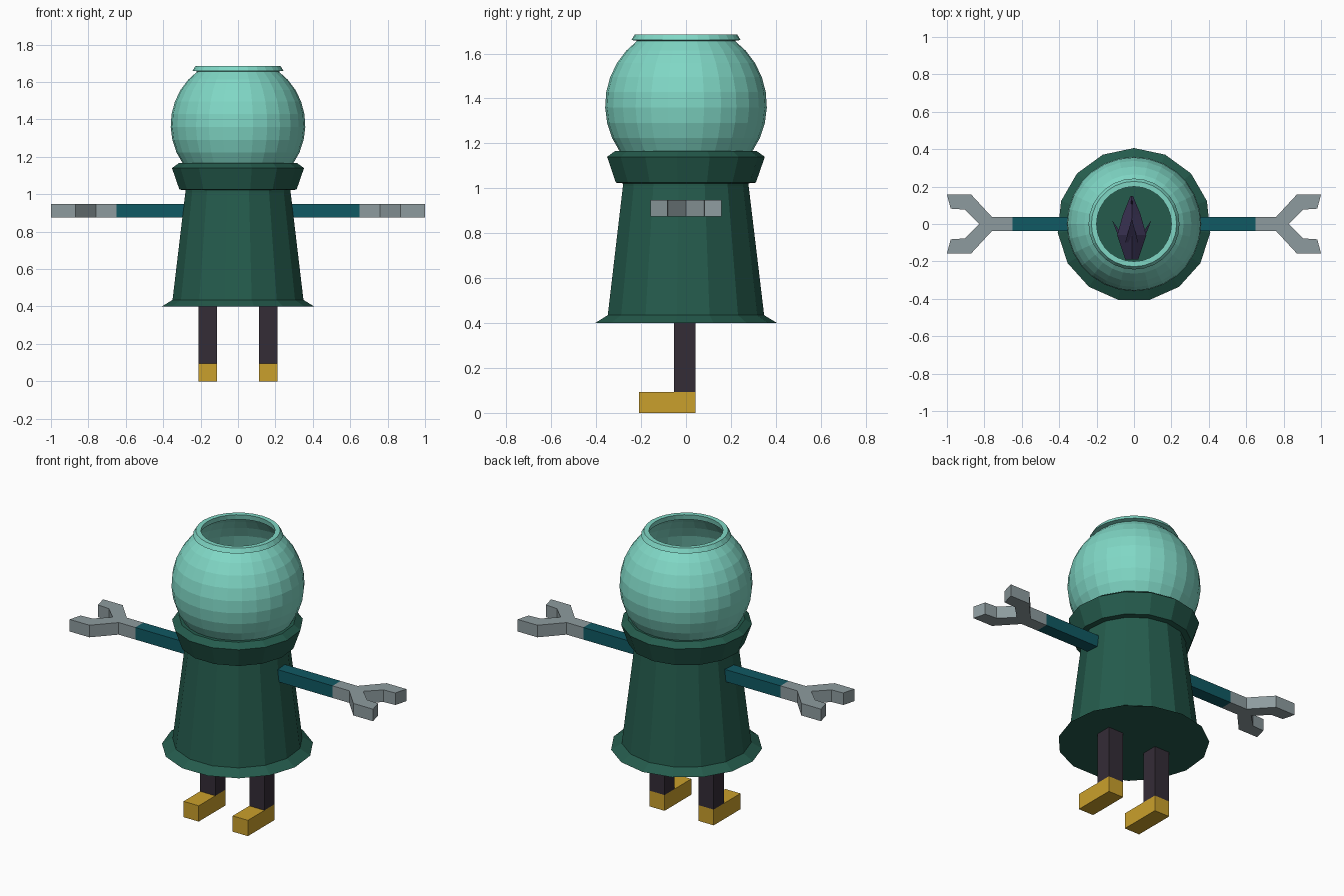
import bpy, bmesh, math

if "Cube" in bpy.data.objects:
    bpy.data.objects.remove(bpy.data.objects["Cube"])


def mat(name, rgb):
    m = bpy.data.materials.new(name)
    m.diffuse_color = (*rgb, 1)
    m.use_nodes = True
    m.node_tree.nodes["Principled BSDF"].inputs["Base Color"].default_value = m.diffuse_color
    return m


GREEN = mat("dark green", (0.018, 0.105, 0.073))
GLASS = mat("mint glass", (0.215, 0.68, 0.56))
TEAL = mat("deep teal", (0.005, 0.1, 0.125))
GREY = mat("glove grey", (0.27, 0.33, 0.345))
DARK = mat("dark plum", (0.034, 0.025, 0.037))
YELLOW = mat("shoe yellow", (0.59, 0.35, 0.025))
PURPLE = mat("fish purple", (0.036, 0.028, 0.075))


def finish(name, bm, material, recalc=True):
    if recalc:
        bmesh.ops.recalc_face_normals(bm, faces=bm.faces)
    me = bpy.data.meshes.new(name)
    bm.to_mesh(me)
    bm.free()
    me.materials.append(material)
    ob = bpy.data.objects.new(name, me)
    bpy.context.collection.objects.link(ob)
    return ob


def lathe(name, profile, sides, material, cap=False, closed=False, oy=0.0):
    """Revolve (radius, z) points about z; first vertex of each ring points to +y."""
    bm = bmesh.new()
    rings = []
    for r, z in profile:
        angles = [math.pi / 2 + 2 * math.pi * i / sides for i in range(sides)]
        rings.append([bm.verts.new((r * math.cos(a), r * math.sin(a) + oy, z)) for a in angles])
    pairs = list(zip(rings, rings[1:]))
    if closed:
        pairs.append((rings[-1], rings[0]))
    for lo, hi in pairs:
        for i in range(sides):
            j = (i + 1) % sides
            bm.faces.new((lo[i], lo[j], hi[j], hi[i]))
    if cap:
        bm.faces.new(rings[0][::-1])
        bm.faces.new(rings[-1])
    return finish(name, bm, material, recalc=cap or closed)


def box(name, lo, hi, material):
    bm = bmesh.new()
    bmesh.ops.create_cube(bm, size=1)
    for v in bm.verts:
        v.co = [(a + b) / 2 + c * (b - a) for a, b, c in zip(lo, hi, v.co)]
    return finish(name, bm, material)


def plate(name, outline, z0, z1, material):
    bm = bmesh.new()
    face = bm.faces.new([bm.verts.new((x, y, z0)) for x, y in outline])
    new = bmesh.ops.extrude_face_region(bm, geom=[face])["geom"]
    for v in new:
        if isinstance(v, bmesh.types.BMVert):
            v.co.z = z1
    return finish(name, bm, material)


# Robe with flared hem and collar
lathe("robe", [(0.41, 0.40), (0.39, 0.412), (0.352, 0.435), (0.283, 1.01), (0.283, 1.022),
               (0.315, 1.025), (0.355, 1.14), (0.317, 1.167)], 15, GREEN, cap=True, oy=-0.004)

# Open glass bowl for a head, with a rim
R, CZ = 0.36, 1.37
start, stop, steps = math.radians(-35), math.radians(53.5), 8
bowl = [(R * math.cos(start + (stop - start) * i / steps),
         CZ + R * math.sin(start + (stop - start) * i / steps)) for i in range(steps + 1)]
lathe("glass_bowl", bowl, 28, GLASS)
lathe("bowl_rim", [(0.205, 1.655), (0.243, 1.66), (0.228, 1.685), (0.2, 1.685)], 28, GLASS, closed=True)

# Arms, claw hands, legs and shoes on both sides
upper = [(0.65, 0.038), (0.76, 0.038), (0.87, 0.157), (1.0, 0.157), (0.98, 0.082), (0.905, 0.077)]
claw = upper + [(0.826, 0)] + [(x, -y) for x, y in reversed(upper)]
for side, s in (("left", 1), ("right", -1)):
    def span(a, b):
        return sorted((s * a, s * b))
    x0, x1 = span(0.22, 0.65)
    box(side + "_arm", (x0, -0.038, 0.875), (x1, 0.038, 0.947), TEAL)
    plate(side + "_hand", [(s * x, y) for x, y in claw], 0.875, 0.947, GREY)
    x0, x1 = span(0.112, 0.212)
    box(side + "_leg", (x0, -0.054, 0.094), (x1, 0.042, 0.41), DARK)
    box(side + "_shoe", (x0, -0.21, 0), (x1, 0.042, 0.094), YELLOW)

# Small fish in the bowl: faceted body along y
bm = bmesh.new()
FX, FZ = -0.012, 1.37
rings = []
for y, w, h in [(-0.19, 0.04, 0.035), (-0.06, 0.09, 0.085), (0.05, 0.055, 0.06), (0.15, 0.008, 0.02)]:
    rings.append([bm.verts.new((FX + w * math.cos(a), y, FZ + h * math.sin(a)))
                  for a in [math.pi / 6 + i * math.pi / 3 for i in range(6)]])
for a, b in zip(rings, rings[1:]):
    for i in range(6):
        bm.faces.new((a[i], a[i - 1], b[i - 1], b[i]))
bm.faces.new(rings[0])
bm.faces.new(rings[-1])
finish("fish_body", bm, PURPLE)


def fin(name, points):
    bm = bmesh.new()
    bmesh.ops.convex_hull(bm, input=[bm.verts.new(p) for p in points])
    finish(name, bm, PURPLE)


# Fish fins
fin("dorsal_fin", [(FX - 0.035, -0.1, FZ + 0.06), (FX + 0.035, -0.1, FZ + 0.06),
                   (FX, -0.06, FZ + 0.06), (FX, 0.03, FZ + 0.14)])
fin("tail_fin", [(FX - 0.008, 0.07, FZ), (FX + 0.008, 0.07, FZ),
                 (FX, 0.15, FZ + 0.08), (FX, 0.15, FZ - 0.08)])
for side, s in (("left", 1), ("right", -1)):
    fin(side + "_fin", [(FX + s * 0.07, -0.07, FZ), (FX + s * 0.07, -0.03, FZ),
                        (FX + s * 0.075, -0.05, FZ - 0.03), (FX + s * 0.105, 0.02, FZ - 0.02)])
